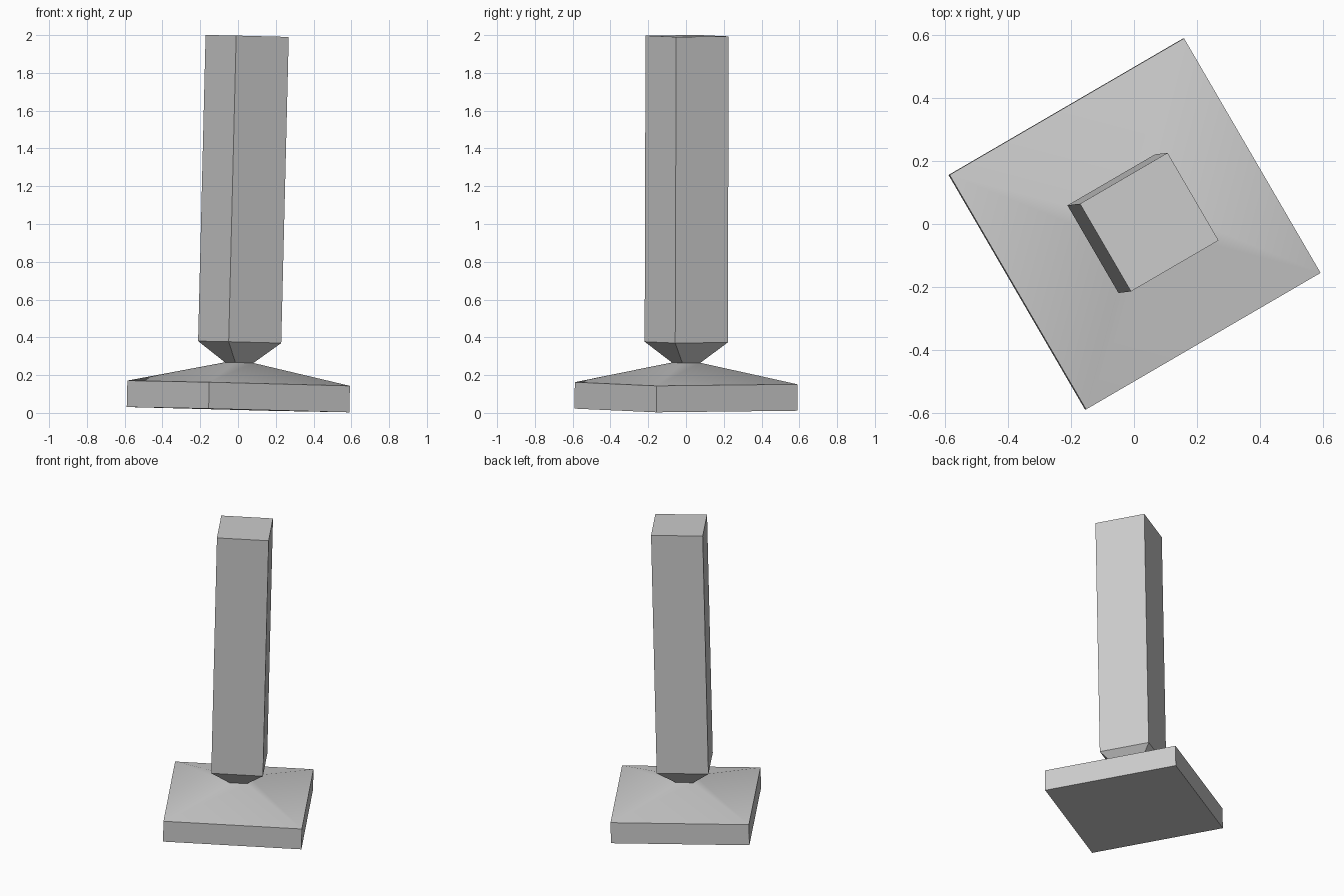
import bpy, bmesh, math
from mathutils import Matrix

cube = bpy.data.objects.get("Cube")
if cube:
    bpy.data.objects.remove(cube, do_unlink=True)

grey = bpy.data.materials.new("plain grey")
grey.use_nodes = True
colour = (0.6, 0.6, 0.6, 1)
grey.diffuse_color = colour
grey.node_tree.nodes["Principled BSDF"].inputs["Base Color"].default_value = colour

# Shared pose: turned about z and leaning slightly to the left
POSE = (Matrix.Translation((0, 0, 0.017))
        @ Matrix.Rotation(0.0245, 4, 'Y')
        @ Matrix.Rotation(-0.003, 4, 'X')
        @ Matrix.Rotation(math.radians(30.2), 4, 'Z'))


def square_stack(name, sections, cap_bottom=False, cap_top=False):
    """Join square sections given as (side, height)."""
    bm = bmesh.new()
    rings = []
    for side, z in sections:
        h = side / 2
        rings.append([bm.verts.new((x * h, y * h, z))
                      for x, y in ((-1, -1), (1, -1), (1, 1), (-1, 1))])
    for low, high in zip(rings, rings[1:]):
        for i in range(4):
            j = (i + 1) % 4
            bm.faces.new((low[i], low[j], high[j], high[i]))
    if cap_bottom:
        bm.faces.new(rings[0][::-1])
    if cap_top:
        bm.faces.new(rings[-1])
    bm.transform(POSE)
    mesh = bpy.data.meshes.new(name)
    bm.to_mesh(mesh)
    bm.free()
    mesh.materials.append(grey)
    obj = bpy.data.objects.new(name, mesh)
    bpy.context.collection.objects.link(obj)
    bpy.ops.object.select_all(action='DESELECT')
    obj.select_set(True)
    bpy.context.view_layer.objects.active = obj
    bpy.ops.object.shade_smooth_by_angle(angle=math.radians(30))
    return obj


NECK = (0.11, 0.249)

# Slab with a shallow sloping top
square_stack("base", [(0.862, 0), (0.862, 0.14), NECK], cap_bottom=True)

# Tall post tapering down to the neck
square_stack("post", [NECK, (0.322, 0.358), (0.322, 1.979)], cap_top=True)
